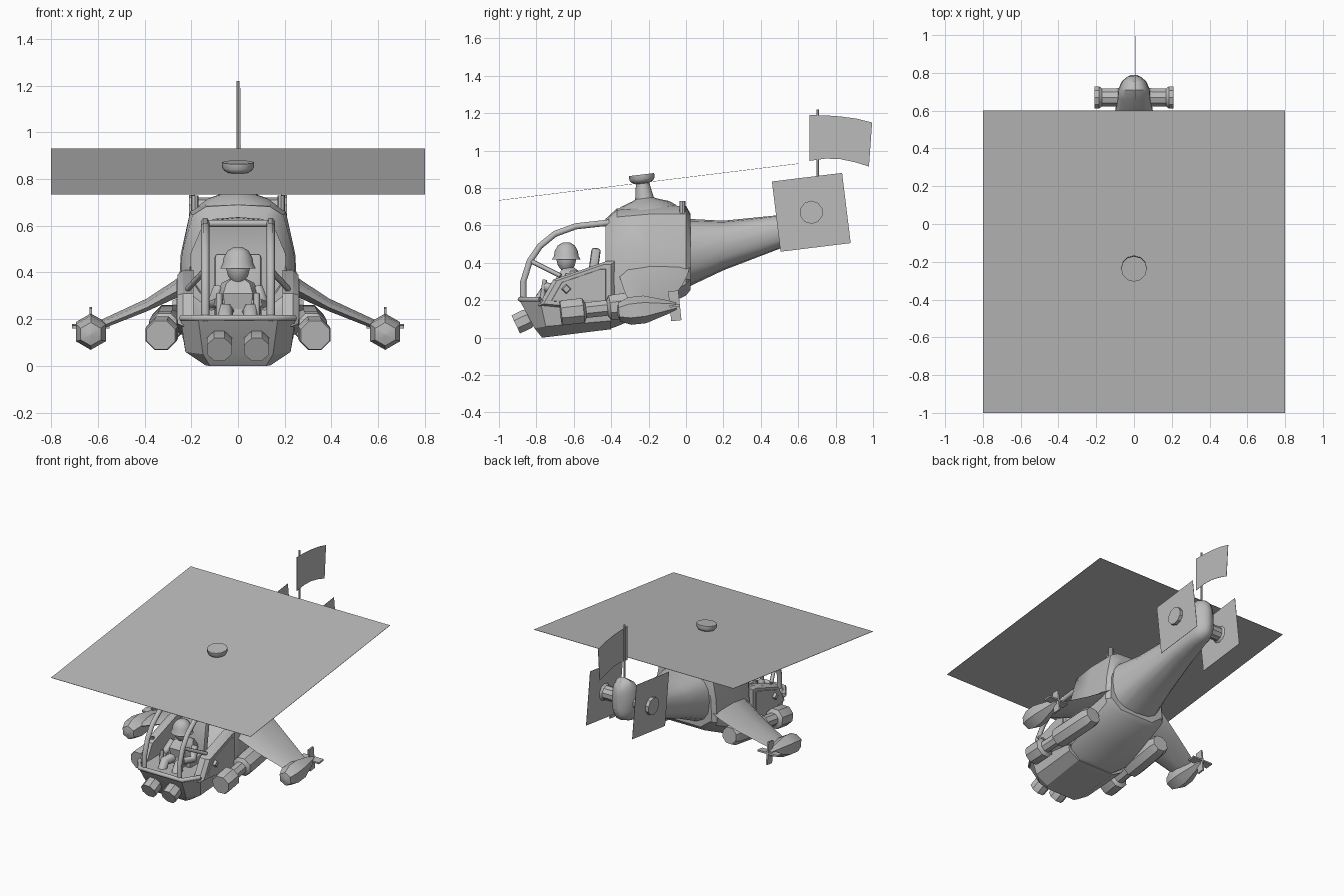
import bpy, bmesh
from math import sin, cos, pi, radians, copysign
from mathutils import Vector, Matrix

if "Cube" in bpy.data.objects:
    bpy.data.objects.remove(bpy.data.objects["Cube"])

grey = bpy.data.materials.new("plain_grey")
grey.use_nodes = True
COLOR = (0.5, 0.5, 0.5, 1)
grey.diffuse_color = COLOR
grey.node_tree.nodes["Principled BSDF"].inputs["Base Color"].default_value = COLOR


def link(name, data, mirror=False):
    ob = bpy.data.objects.new(name, data)
    bpy.context.collection.objects.link(ob)
    data.materials.append(grey)
    if mirror:
        ob.modifiers.new("Mirror", 'MIRROR')
    return ob


def finish(name, bm, mirror=False, angle=35):
    bmesh.ops.remove_doubles(bm, verts=bm.verts, dist=0.0005)
    bmesh.ops.recalc_face_normals(bm, faces=bm.faces)
    me = bpy.data.meshes.new(name)
    bm.to_mesh(me)
    bm.free()
    me.shade_smooth()
    me.set_sharp_from_angle(angle=radians(angle))
    return link(name, me, mirror)


def loft(name, rings, start=True, end=True, mirror=False, angle=35):
    """Skin a list of closed rings with the same number of points."""
    bm = bmesh.new()
    loops = [[bm.verts.new(p) for p in r] for r in rings]
    n = len(loops[0])
    for a, b in zip(loops, loops[1:]):
        for i in range(n):
            j = (i + 1) % n
            bm.faces.new((a[i], a[j], b[j], b[i]))
    if start:
        bm.faces.new(loops[0])
    if end:
        bm.faces.new(loops[-1])
    return finish(name, bm, mirror, angle)


def both(half):
    """Complete a half ring across x = 0."""
    return half + [(-x, y, z) for x, y, z in reversed(half) if x > 0]


def oval(y, z0, z1, rx, n=16, power=0.75):
    def f(v):
        return copysign(abs(v) ** power, v)
    mid, rz = (z0 + z1) / 2, (z1 - z0) / 2
    return [(rx * f(cos(2 * pi * i / n)), y, mid + rz * f(sin(2 * pi * i / n))) for i in range(n)]


def lathe(name, profile, base, axis, n=10, phase=0.0, mirror=False, up=(0, 0, 1), angle=35):
    """Revolve (radius, distance) pairs about an axis."""
    base, axis = Vector(base), Vector(axis).normalized()
    side = axis.cross(Vector(up)).normalized()
    top = side.cross(axis)
    angles = [2 * pi * (i + phase) / n for i in range(n)]
    rings = [[base + axis * t + (top * cos(a) + side * sin(a)) * r for a in angles] for r, t in profile]
    return loft(name, rings, True, True, mirror, angle)


def box(name, center, size, tilt=0.0, mirror=False, bevel=0.0):
    bm = bmesh.new()
    m = Matrix.Translation(center) @ Matrix.Rotation(tilt, 4, 'X') @ Matrix.Diagonal((*size, 1))
    bmesh.ops.create_cube(bm, size=1, matrix=m)
    if bevel:
        bmesh.ops.bevel(bm, geom=bm.edges[:], offset=bevel, segments=2, affect='EDGES', profile=0.5)
    return finish(name, bm, mirror)


def tubes(name, points, radius):
    for side, s in (("left", 1), ("right", -1)):
        cu = bpy.data.curves.new(f"{side}_{name}", 'CURVE')
        cu.dimensions = '3D'
        cu.bevel_depth = radius
        cu.bevel_resolution = 1
        cu.use_fill_caps = True
        sp = cu.splines.new('POLY')
        sp.points.add(len(points) - 1)
        for p, (x, y, z) in zip(sp.points, points):
            p.co = (s * x, y, z, 1)
        sp.use_smooth = True
        link(f"{side}_{name}", cu)


# Lower nose hull
loft("nose_hull", [both(r) for r in (
    [(0.12, -0.77, 0.0), (0.14, -0.74, 0.003), (0.15, -0.40, 0.045)],
    [(0.15, -0.81, 0.05), (0.225, -0.75, 0.06), (0.23, -0.40, 0.09)],
    [(0.17, -0.89, 0.2), (0.245, -0.78, 0.2), (0.25, -0.40, 0.2)])], angle=25)

# Cabin shell, open toward the cockpit
def cabin_ring(y, top, low, w_top, w_mid):
    mid = 0.36
    return both([(0, y, top), (w_top * 0.7, y, top - 0.008), (w_top, y, top - 0.045),
                 (w_mid * 0.96, y, mid + 0.12), (w_mid, y, mid - 0.05),
                 (w_mid * 0.95, y, low + 0.06), (w_mid * 0.6, y, low), (0, y, low)])

loft("cabin_shell", [cabin_ring(*s) for s in (
    (-0.43, 0.635, 0.04, 0.155, 0.21), (-0.37, 0.69, 0.06, 0.195, 0.25),
    (-0.2, 0.705, 0.13, 0.205, 0.255), (0.0, 0.705, 0.225, 0.205, 0.25),
    (0.025, 0.66, 0.255, 0.18, 0.225))], start=False)
lathe("roof_post", [(0.016, 0), (0.016, 0.09)], (0.185, -0.02, 0.64), (0, 0, 1), 8, up=(0, 1, 0), mirror=True)

# Tail boom with upright rounded end
loft("tail_boom", [oval(*s) for s in (
    (0.01, 0.27, 0.635, 0.21), (0.2, 0.36, 0.625, 0.165), (0.5, 0.475, 0.655, 0.11),
    (0.6, 0.505, 0.73, 0.1), (0.66, 0.52, 0.81, 0.09), (0.71, 0.53, 0.84, 0.085),
    (0.755, 0.55, 0.825, 0.065), (0.78, 0.58, 0.79, 0.035), (0.79, 0.63, 0.74, 0.012))], start=False)

# Tail rotors
TAIL = (0.67, 0.67)
lathe("tail_rotor_hub", [(0.055, 0), (0.05, 0.03), (0.05, 0.1), (0.062, 0.115), (0.062, 0.14)],
      (0.07, *TAIL), (1, 0, 0), 10, mirror=True)
box("tail_rotor_blades", (0.185, *TAIL), (0.002, 0.378, 0.378), radians(7), mirror=True)

# Main rotor, leaning forward
TILT = radians(7)
lathe("rotor_mast", [(0.17, 0), (0.13, 0.03), (0.07, 0.05), (0.05, 0.06), (0.036, 0.14),
                     (0.058, 0.15), (0.068, 0.165), (0.068, 0.188)],
      (0, -0.215, 0.685), (0, -sin(TILT), cos(TILT)), 12, up=(0, 1, 0))
box("main_rotor_blades", (0, -0.2, 0.832), (1.6, 1.612, 0.002), TILT)

# Antenna and flag
lathe("antenna", [(0.007, 0), (0.007, 0.42)], (0, 0.705, 0.8), (0, 0, 1), 6, up=(0, 1, 0))
edge = ((0.66, 1.19, 0.945), (0.75, 1.188, 0.957), (0.83, 1.182, 0.955), (0.915, 1.17, 0.938), (0.995, 1.15, 0.915))
loft("flag", [[(0.008, y, t), (0.01, y, t), (0.01, y - (y - 0.66) * 0.05, b),
               (0.008, y - (y - 0.66) * 0.05, b)] for y, t, b in edge])

# Canopy frame
arch = [(0.14, -0.87, 0.19), (0.14, -0.87, 0.3), (0.14, -0.835, 0.41), (0.14, -0.78, 0.49),
        (0.14, -0.7, 0.555), (0.14, -0.59, 0.595), (0.14, -0.41, 0.615)]
tubes("canopy_arch", arch, 0.019)
tubes("canopy_crossbar", [(0, -0.44, 0.61), (0.15, -0.44, 0.61)], 0.017)
tubes("canopy_brace", [(0.14, -0.83, 0.41), (0.215, -0.67, 0.33)], 0.013)
tubes("nose_rim", [(0, -0.885, 0.205), (0.17, -0.885, 0.205), (0.24, -0.78, 0.205)], 0.015)

# Side doors with raised panel and latch
door = [(-0.79, 0.17), (-0.71, 0.31), (-0.42, 0.41), (-0.38, 0.41), (-0.38, 0.13)]
def outline(x, scale):
    cy, cz = -0.55, 0.26
    return [(x, cy + (y - cy) * scale, cz + (z - cz) * scale) for y, z in door]
loft("side_door", [outline(0.19, 1), outline(0.235, 1), outline(0.258, 0.88)], mirror=True, angle=20)
loft("door_panel", [outline(0.255, 0.72), outline(0.263, 0.7)], mirror=True, angle=20)
lathe("door_latch", [(0.028, 0), (0.02, 0.02)], (0.26, -0.64, 0.26), (1, 0, 0), 4, mirror=True)

# Nose lamps
lathe("nose_lamp", [(0.035, 0), (0.045, 0.06), (0.058, 0.08), (0.058, 0.15)],
      (0.08, -0.775, 0.135), (0, -0.88, -0.42), 8, 0.5, mirror=True)

# Stub wings
def wing_ring(x, z, y0, y1, thick, rise):
    c, h = y1 - y0, thick / 2
    return [(x, y0 + c * t, z + rise * t + h * k) for t, k in
            ((0, 0), (0.12, 0.8), (0.45, 1), (0.85, 0.5), (1, 0), (0.85, -0.5), (0.45, -1), (0.12, -0.8))]
loft("stub_wing", [wing_ring(*s) for s in (
    (0.22, 0.34, -0.36, 0.02, 0.09, 0.04), (0.28, 0.31, -0.35, 0.01, 0.075, 0.03),
    (0.39, 0.25, -0.33, -0.02, 0.05, 0.03), (0.62, 0.155, -0.29, -0.1, 0.035, 0.02))], mirror=True)

# Wing-tip bombs with crossed fins
lathe("wing_tip_bomb", [(0.003, 0), (0.05, 0.012), (0.074, 0.07), (0.074, 0.15), (0.035, 0.28), (0.022, 0.32)],
      (0.63, -0.37, 0.135), (0, 0.33, 0.035), 6, mirror=True)
box("upright_fin", (0.63, -0.06, 0.17), (0.012, 0.055, 0.16), radians(6), mirror=True)
box("level_fin", (0.63, -0.06, 0.17), (0.16, 0.055, 0.012), radians(6), mirror=True)

# Underslung weapon pods
lathe("weapon_pod", [(0.066, 0), (0.072, 0.015), (0.072, 0.12), (0.045, 0.135), (0.045, 0.25),
                     (0.07, 0.265), (0.074, 0.3), (0.074, 0.56), (0.06, 0.6)],
      (0.33, -0.67, 0.132), (-0.035, 0.6, 0.065), 8, 0.5, mirror=True)

# Seat and pilot
box("seat_back", (0, -0.5, 0.33), (0.2, 0.05, 0.3), radians(-8), bevel=0.015)
box("seat_base", (0, -0.59, 0.22), (0.2, 0.2, 0.06), bevel=0.015)
loft("pilot_torso", [both([(0, y0, z), (w * 0.7, y0, z), (w, (y0 + y1) / 2, z), (w * 0.7, y1, z), (0, y1, z)])
                     for z, w, y0, y1 in ((0.2, 0.075, -0.68, -0.56), (0.31, 0.09, -0.7, -0.55),
                                          (0.355, 0.07, -0.67, -0.57), (0.375, 0.03, -0.65, -0.6))])
lathe("pilot_head", [(0.025, 0), (0.045, 0.025), (0.054, 0.06), (0.05, 0.1)], (0, -0.64, 0.36),
      (0, 0, 1), 10, up=(0, 1, 0))
lathe("pilot_helmet", [(0.076, 0), (0.066, 0.018), (0.062, 0.045), (0.045, 0.075), (0.02, 0.09)],
      (0, -0.64, 0.418), (0, 0, 1), 12, up=(0, 1, 0))
tubes("pilot_arm", [(0.085, -0.62, 0.33), (0.11, -0.67, 0.26), (0.08, -0.75, 0.27)], 0.026)
tubes("pilot_leg", [(0.045, -0.62, 0.23), (0.055, -0.76, 0.24), (0.055, -0.8, 0.17)], 0.034)
tubes("control_grip", [(0.08, -0.77, 0.2), (0.08, -0.755, 0.31)], 0.014)
